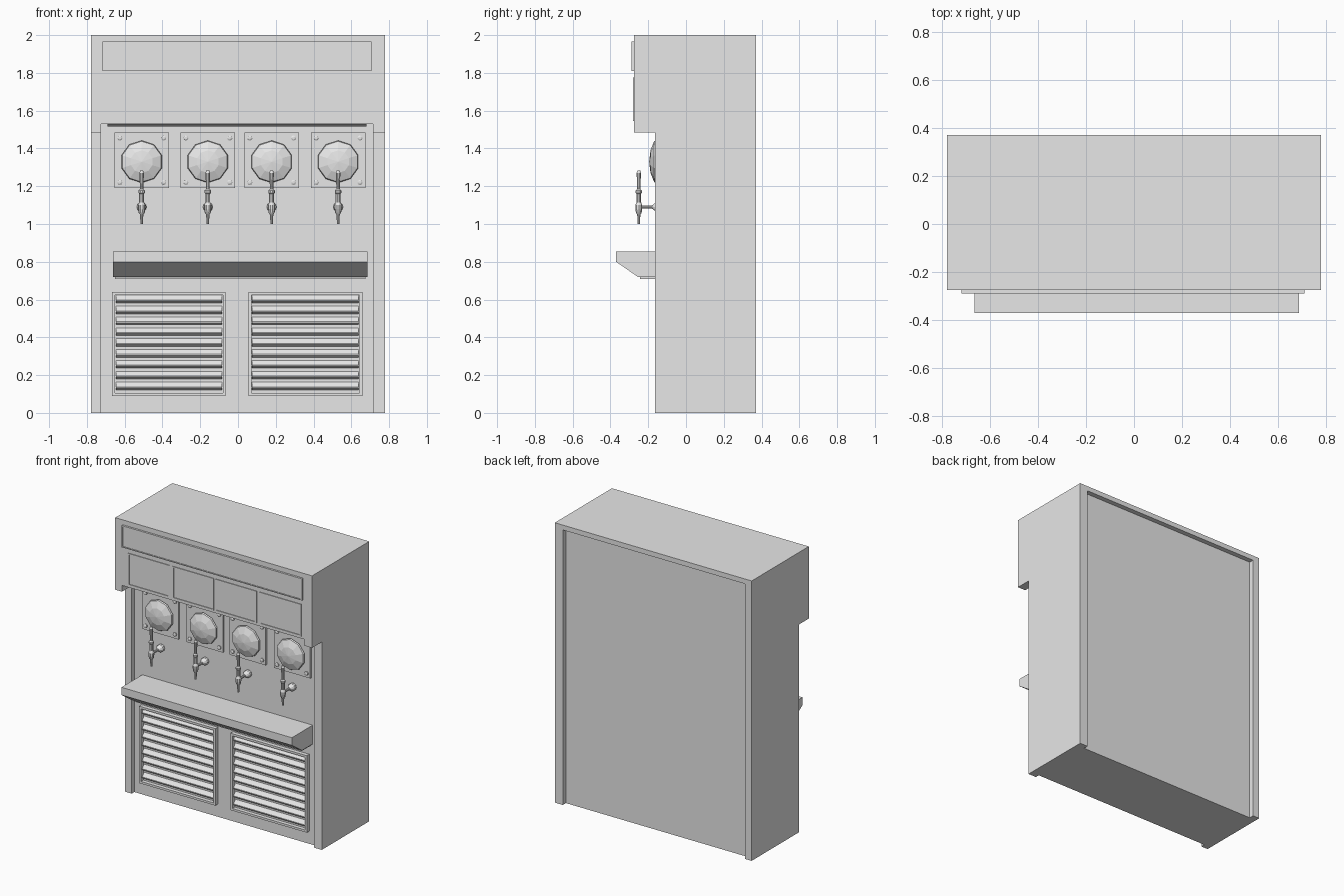
import bpy, bmesh, math
from mathutils import Matrix, Vector

old = bpy.data.objects.get("Cube")
if old:
    bpy.data.objects.remove(old, do_unlink=True)

grey = bpy.data.materials.new("plain grey")
grey.use_nodes = True
COLOUR = (0.8, 0.8, 0.8, 1)
grey.diffuse_color = COLOUR
for node in grey.node_tree.nodes:
    if node.type == 'BSDF_PRINCIPLED':
        node.inputs["Base Color"].default_value = COLOUR


def finish(name, bm):
    bmesh.ops.recalc_face_normals(bm, faces=bm.faces)
    mesh = bpy.data.meshes.new(name)
    bm.to_mesh(mesh)
    bm.free()
    mesh.materials.append(grey)
    obj = bpy.data.objects.new(name, mesh)
    bpy.context.scene.collection.objects.link(obj)
    return obj


def add_box(bm, x0, x1, y0, y1, z0, z1):
    size = Vector((x1 - x0, y1 - y0, z1 - z0))
    mid = Vector((x0 + x1, y0 + y1, z0 + z1)) / 2
    return bmesh.ops.create_cube(
        bm, size=1, matrix=Matrix.Translation(mid) @ Matrix.Diagonal(size).to_4x4())


def box(name, *bounds):
    bm = bmesh.new()
    add_box(bm, *bounds)
    return finish(name, bm)


def add_profile(bm, points, x0, x1):
    """Extrude a (y, z) outline along x."""
    face = bm.faces.new([bm.verts.new((x0, y, z)) for y, z in points])
    res = bmesh.ops.extrude_face_region(bm, geom=[face])
    moved = [v for v in res["geom"] if isinstance(v, bmesh.types.BMVert)]
    bmesh.ops.translate(bm, verts=moved, vec=(x1 - x0, 0, 0))


def dished_box(name, x0, x1, y0, y1, z0, z1, rim, depth):
    """Box whose front is a raised rim around a sunken field."""
    bm = bmesh.new()
    add_box(bm, x0, x1, y0, y1, z0, z1)
    sink_face(bm, Vector((0, -1, 0)), rim, depth)
    return finish(name, bm)


def sink_face(bm, direction, rim, depth):
    bm.normal_update()
    face = max(bm.faces, key=lambda f: f.normal.dot(direction))
    bmesh.ops.inset_region(bm, faces=[face], thickness=rim)
    res = bmesh.ops.extrude_face_region(bm, geom=[face])
    moved = [v for v in res["geom"] if isinstance(v, bmesh.types.BMVert)]
    bmesh.ops.translate(bm, verts=moved, vec=-direction * depth)
    if face.is_valid:
        bmesh.ops.delete(bm, geom=[face], context='FACES_ONLY')


def add_lathe(bm, rings, sides, matrix, turn=0):
    """Stack (radius, height) rings along local z, closed at both ends."""
    loops = []
    for r, h in rings:
        angles = [turn + 2 * math.pi * i / sides for i in range(sides)]
        loops.append([bm.verts.new(matrix @ Vector((r * math.cos(a), r * math.sin(a), h)))
                      for a in angles])
    for a, b in zip(loops, loops[1:]):
        for i in range(sides):
            j = (i + 1) % sides
            bm.faces.new((a[i], a[j], b[j], b[i]))
    bm.faces.new(loops[0])
    bm.faces.new(loops[-1])


def toward_front(x, y, z):
    return Matrix.Translation((x, y, z)) @ Matrix.Rotation(math.pi / 2, 4, 'X')


SIDE, LEFT, RIGHT = 0.778, -0.725, 0.715
BACK, FRONT, HOOD, WALL = 0.37, -0.165, -0.275, -0.135

# Cabinet: side panels with overhanging top, core, hood and top board
side_outline = [(FRONT, 0), (BACK, 0), (BACK, 2), (HOOD, 2), (HOOD, 1.485), (FRONT, 1.485)]
for name, x0, x1 in (("right_side_panel", -SIDE, LEFT), ("left_side_panel", RIGHT, SIDE)):
    bm = bmesh.new()
    add_profile(bm, side_outline, x0, x1)
    finish(name, bm)
box("cabinet_core", LEFT, RIGHT, WALL, 0.335, 0, 1.965)
box("hood", LEFT, RIGHT, HOOD, WALL, 1.53, 1.965)
box("top_board", LEFT, RIGHT, HOOD, BACK, 1.965, 2)

# Sign panel and light strip under the hood
dished_box("sign_panel", -0.717, 0.708, -0.289, HOOD, 1.81, 1.965, 0.01, 0.004)
bm = bmesh.new()
add_profile(bm, [(-0.265, 1.53), (-0.225, 1.517), (-0.185, 1.517), (-0.185, 1.53)], -0.69, 0.68)
finish("light_strip", bm)

# Four dispensing stations
for n, x in enumerate((-0.51, -0.16, 0.178, 0.53), 1):
    dished_box(f"display_{n}", x - 0.163, x + 0.163, HOOD - 0.005, HOOD + 0.02,
               1.545, 1.775, 0.013, 0.01)
    box(f"mounting_plate_{n}", x - 0.144, x + 0.144, WALL - 0.012, WALL, 1.19, 1.485)

    bm = bmesh.new()
    for dx in (-0.116, 0.116):
        for z in (1.22, 1.455):
            add_lathe(bm, [(0.014, 0), (0.014, 0.008), (0.007, 0.012)], 8,
                      toward_front(x + dx, WALL - 0.012, z))
    finish(f"plate_screws_{n}", bm)

    bm = bmesh.new()
    add_lathe(bm, [(0.1, 0), (0.112, 0.012), (0.108, 0.022), (0.06, 0.041), (0.002, 0.048)], 10,
              toward_front(x, WALL - 0.012, 1.33), math.pi / 10)
    finish(f"domed_cover_{n}", bm)

    bm = bmesh.new()
    add_lathe(bm, [(0.026, 0), (0.026, 0.022), (0.018, 0.034), (0.009, 0.045), (0.009, 0.105)],
              10, toward_front(x, WALL, 1.09))
    finish(f"tap_stem_{n}", bm)

    bm = bmesh.new()
    add_lathe(bm, [(0.006, 1), (0.009, 1.05), (0.016, 1.06), (0.019, 1.08), (0.019, 1.1),
                   (0.013, 1.115), (0.013, 1.16), (0.017, 1.165), (0.017, 1.178),
                   (0.009, 1.185), (0.012, 1.27), (0.008, 1.283)],
              10, Matrix.Translation((x, -0.25, 0)))
    finish(f"tap_handle_{n}", bm)

# Drip tray with sunken top
bm = bmesh.new()
add_profile(bm, [(WALL, 0.72), (-0.255, 0.72), (-0.37, 0.8), (-0.37, 0.855), (WALL, 0.855)],
            -0.662, 0.685)
sink_face(bm, Vector((0, 0, 1)), 0.016, 0.012)
finish("drip_tray", bm)

# Louvred vents
for name, x0, x1 in (("right", -0.667, -0.065), ("left", 0.055, 0.658)):
    dished_box(f"{name}_vent_frame", x0, x1, -0.163, WALL, 0.09, 0.64, 0.022, 0.027)
    bm = bmesh.new()
    for i in range(9):
        z = 0.122 + i * 0.0575
        add_profile(bm, [(-0.158, z + 0.01), (-0.158, z + 0.016), (WALL, z + 0.042),
                         (WALL, z + 0.034), (-0.145, z)], x0 + 0.02, x1 - 0.02)
    finish(f"{name}_vent_slats", bm)
